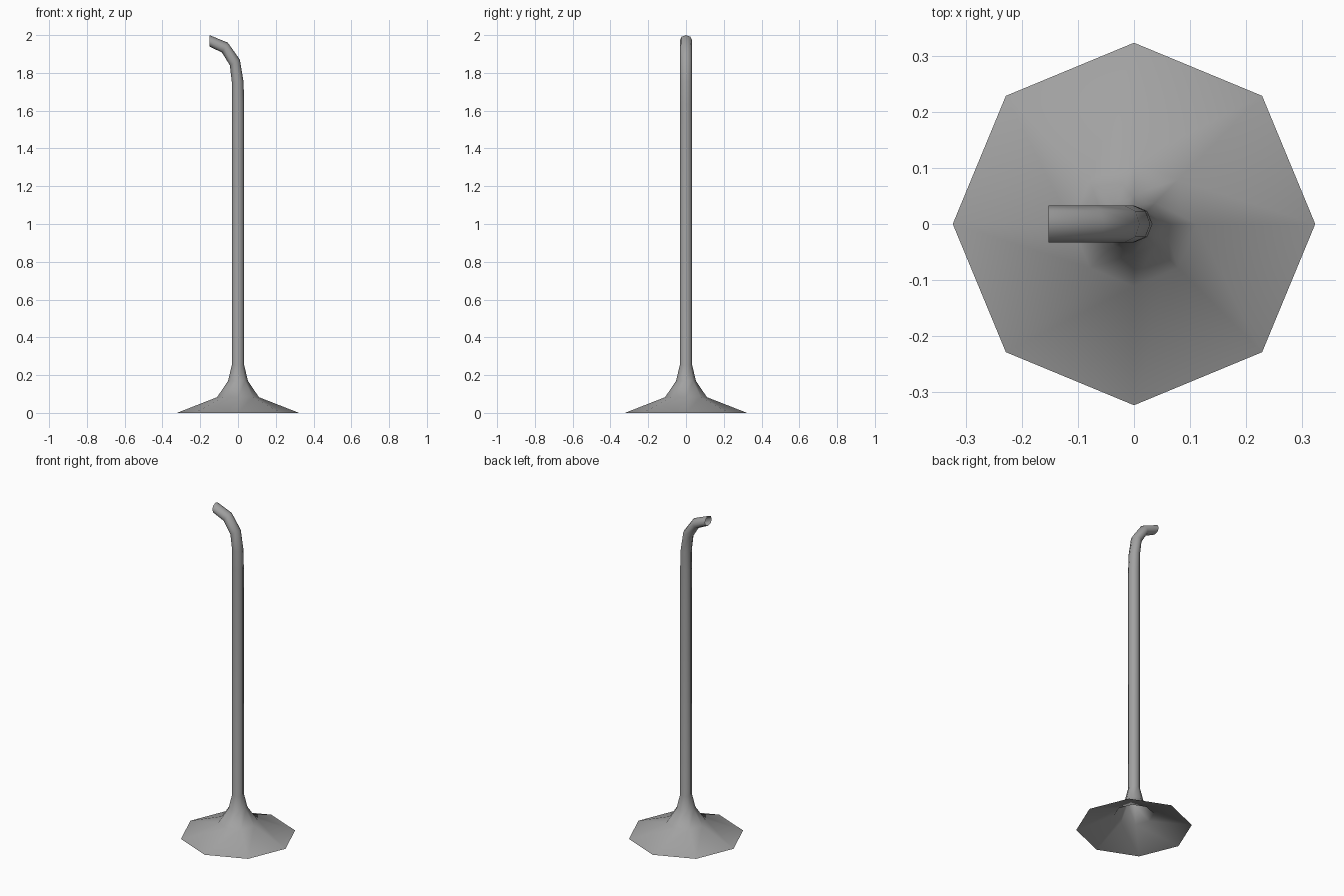
import bpy
import math

cube = bpy.data.objects.get("Cube")
if cube:
    bpy.data.objects.remove(cube, do_unlink=True)

SIDES = 8

grey = bpy.data.materials.new("plain grey")
grey.use_nodes = True
colour = (0.36, 0.36, 0.36, 1)
grey.diffuse_color = colour
grey.node_tree.nodes["Principled BSDF"].inputs["Base Color"].default_value = colour


def level(radius, z):
    """A horizontal ring on the pole axis."""
    return (radius, z), (-radius, z), radius


def loft(name, rings):
    """Open tube through rings given as outer point, inner point, half depth."""
    verts, faces = [], []
    for (ox, oz), (ix, iz), depth in rings:
        for i in range(SIDES):
            a = math.tau * i / SIDES
            s = (1 + math.cos(a)) / 2
            verts.append((ix + (ox - ix) * s, depth * math.sin(a), iz + (oz - iz) * s))
    for r in range(len(rings) - 1):
        for i in range(SIDES):
            j = (i + 1) % SIDES
            a, b = r * SIDES, (r + 1) * SIDES
            faces.append((a + i, a + j, b + j, b + i))
    mesh = bpy.data.meshes.new(name)
    mesh.from_pydata(verts, [], faces)
    mesh.materials.append(grey)
    mesh.shade_smooth()
    obj = bpy.data.objects.new(name, mesh)
    bpy.context.collection.objects.link(obj)
    return obj


# Flared foot, straight pole and bent spout in one continuous open shell
R = 0.033
loft("flared_pole", [
    level(0.323, 0), level(0.111, 0.083), level(0.053, 0.168),
    level(R, 0.252), level(R, 1.637),
    ((0.029, 1.754), (-0.033, 1.754), R),
    ((0.01, 1.87), (-0.043, 1.84), R),
    ((-0.054, 1.96), (-0.085, 1.908), R),
    ((-0.152, 2.0), (-0.152, 1.94), R),
])
